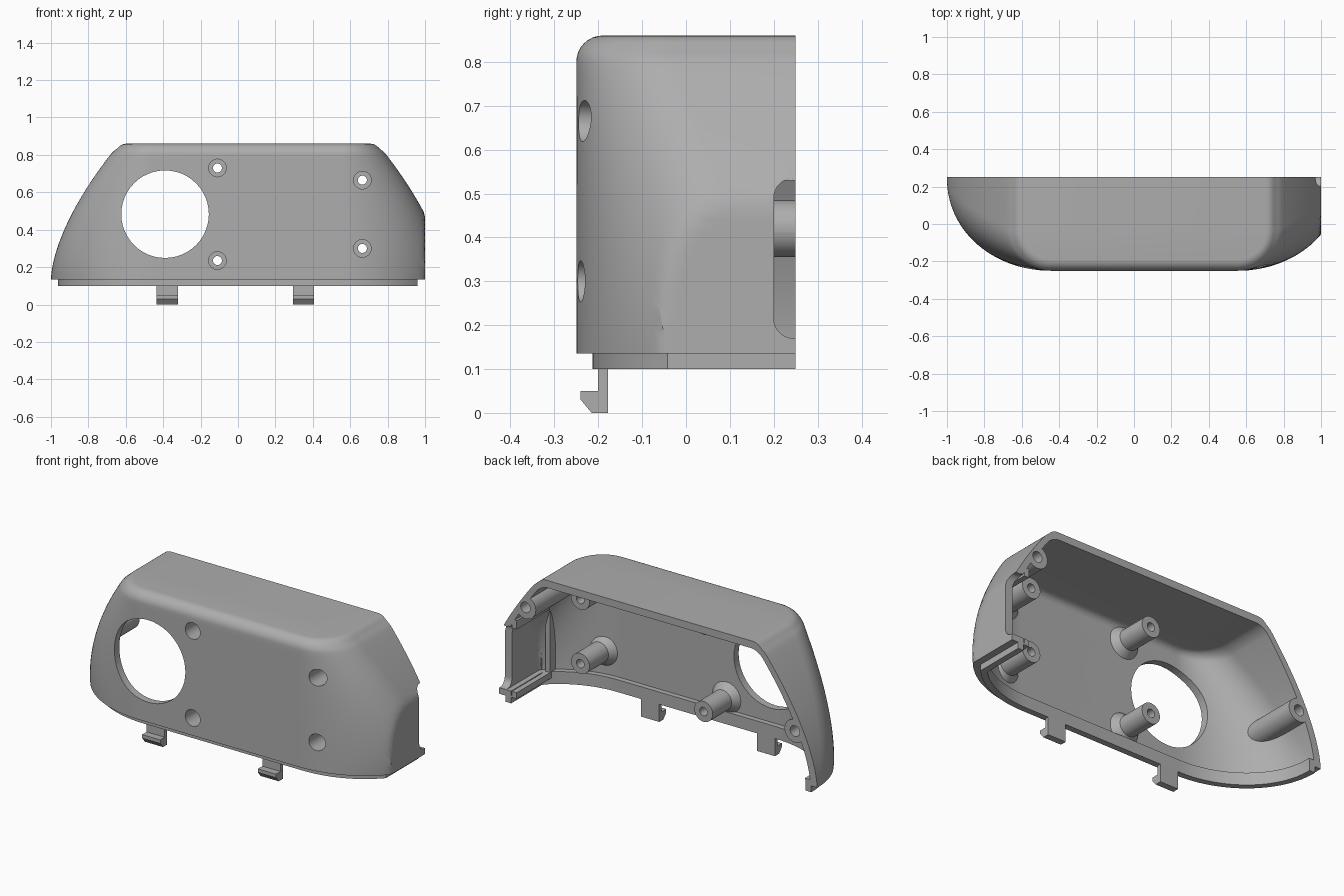
import bpy, bmesh, math
from mathutils import Matrix, Vector

cube = bpy.data.objects.get("Cube")
if cube:
    bpy.data.objects.remove(cube, do_unlink=True)

grey = bpy.data.materials.new("plain grey")
grey.use_nodes = True
colour = (0.42, 0.42, 0.42, 1)
grey.diffuse_color = colour
grey.node_tree.nodes["Principled BSDF"].inputs["Base Color"].default_value = colour

CENTRE, FRONT, BACK, BASE = 0.055, -0.25, 0.25, 0.135


def make(name, bm):
    bmesh.ops.recalc_face_normals(bm, faces=bm.faces)
    mesh = bpy.data.meshes.new(name)
    bm.to_mesh(mesh)
    bm.free()
    mesh.materials.append(grey)
    obj = bpy.data.objects.new(name, mesh)
    bpy.context.collection.objects.link(obj)
    return obj


def section(z, inset, x_max, back, steps=28):
    """Plan outline at a height: flat front with rounded corners, open end trimmed flat."""
    t = min(max((z - BASE) / 0.7, 0), 1)
    width = 1.055 - 0.344 * t ** 1.62
    rx, ry = width - 0.5 - inset, 0.49 - 0.27 * t - inset
    side = [(width - inset, back)]
    for i in range(steps + 1):
        a = math.pi / 2 * i / steps
        side.append((0.5 + rx * math.cos(a), FRONT + inset + ry * (1 - math.sin(a))))
    ring = [(CENTRE + x, y) for x, y in side]
    ring += [(CENTRE - x, y) for x, y in reversed(side)]
    return [Vector((min(x, x_max), y, z)) for x, y in ring]


def loft(name, inset, x_max, back, low, high, fillet=0):
    """Stack plan outlines, ending with a rounded top edge."""
    count = 24 if fillet else 2
    levels = [(low + (high - fillet - low) * i / count, inset) for i in range(count + 1)]
    if fillet:
        for i in range(1, 9):
            a = math.pi / 2 * i / 8
            levels.append((high - fillet + fillet * math.sin(a),
                           inset + fillet * (1 - math.cos(a))))
    bm = bmesh.new()
    rings = [[bm.verts.new(p) for p in section(z, d, x_max, back)] for z, d in levels]
    for a, b in zip(rings, rings[1:]):
        for i in range(len(a)):
            j = (i + 1) % len(a)
            bm.faces.new((a[i], a[j], b[j], b[i]))
    bm.faces.new(rings[0])
    bm.faces.new(rings[-1])
    return make(name, bm)


def rod(name, x, z, r, y0, y1, r_end=None):
    """Cylinder or cone running front to back."""
    bm = bmesh.new()
    bmesh.ops.create_cone(bm, cap_ends=True, segments=48, radius1=r,
                          radius2=r if r_end is None else r_end, depth=y1 - y0)
    bm.transform(Matrix.Translation((x, (y0 + y1) / 2, z)) @ Matrix.Rotation(-math.pi / 2, 4, 'X'))
    return make(name, bm)


def prism(name, profile, x0, x1):
    """Side profile of (y, z) points pulled along x."""
    bm = bmesh.new()
    face = bm.faces.new([bm.verts.new((x0, y, z)) for y, z in profile])
    moved = bmesh.ops.extrude_face_region(bm, geom=[face])["geom"]
    bmesh.ops.translate(bm, vec=(x1 - x0, 0, 0),
                        verts=[v for v in moved if isinstance(v, bmesh.types.BMVert)])
    return make(name, bm)


def box(name, x0, x1, y0, y1, z0, z1):
    return prism(name, [(y0, z0), (y1, z0), (y1, z1), (y0, z1)], x0, x1)


def boolean(obj, other, operation="DIFFERENCE"):
    mod = obj.modifiers.new("cut", "BOOLEAN")
    mod.operation, mod.object, mod.solver = operation, other, "EXACT"
    bpy.context.view_layer.objects.active = obj
    bpy.ops.object.modifier_apply(modifier=mod.name)


parts, cutters = [], []

# Hollow housing, open at the back and underneath
housing = loft("housing_shell", 0, 1.0, BACK, BASE, 0.86, 0.06)
envelope = loft("envelope", 0.004, 0.996, BACK, BASE, 0.856, 0.06)
cavity = loft("cavity", 0.042, 0.955, BACK + 0.1, 0.05, 0.818, 0.04)
boolean(housing, cavity)
parts.append(housing)
cutters += [envelope, cavity]

# Inner lip along the lower edge
lip = loft("lower_lip", 0.037, 0.96, BACK, 0.10, 0.17)
lip_core = loft("lip_core", 0.072, 0.925, BACK + 0.1, 0.05, 0.25)
boolean(lip, lip_core)
parts.append(lip)
cutters.append(lip_core)

# Large round opening
opening = rod("opening", -0.39, 0.483, 0.234, -0.4, 0.0)
boolean(housing, opening)
cutters.append(opening)

# Screw posts behind the front face, with flared feet and stepped holes
for i, (x, z) in enumerate([(-0.11, 0.73), (-0.11, 0.235), (0.665, 0.665), (0.665, 0.3)]):
    post = rod(f"screw_post_{i + 1}", x, z, 0.058, -0.235, 0.0)
    foot = rod(f"post_foot_{i + 1}", x, z, 0.095, -0.215, -0.17, 0.058)
    wide = rod("wide_hole", x, z, 0.047, -0.4, -0.08)
    narrow = rod("narrow_hole", x, z, 0.024, -0.2, 0.1)
    for part in (post, foot):
        boolean(part, envelope, "INTERSECT")
        boolean(part, wide)
        parts.append(part)
    boolean(post, narrow)
    boolean(housing, wide)
    cutters += [wide, narrow]

# Joining bosses on both ends, trimmed by the outer surface
for name, x, z, depth in [("right_boss", -0.86, 0.42, -0.2), ("left_boss", 0.835, 0.67, -0.2)]:
    boss = rod(name, x, z, 0.065, depth, BACK)
    hole = rod("boss_hole", x, z, 0.03, 0.08, BACK + 0.1)
    boolean(boss, envelope, "INTERSECT")
    boolean(boss, hole)
    boolean(housing, hole)
    parts.append(boss)
    cutters.append(hole)

# Frame around the end slot
frame = box("slot_frame", 0.89, 0.98, -0.1, BACK, 0.12, 0.58)
slot = box("slot", 0.8, 1.1, -0.05, BACK + 0.1, 0.17, 0.53)
boolean(frame, slot)
boolean(frame, envelope, "INTERSECT")
groove = box("groove", 0.92, 0.945, -0.075, BACK + 0.1, 0.145, 0.555)
boolean(frame, groove)
parts.append(frame)
cutters += [slot, groove]

# Rounded notch through the end wall
profile = [(BACK + 0.1, 0.17), (BACK + 0.1, 0.535)]
for zc, start in [(0.49, 0.5), (0.215, 1.0)]:
    for i in range(9):
        a = math.pi * (start + 0.5 * i / 8)
        profile.append((0.245 + 0.045 * math.cos(a), zc + 0.045 * math.sin(a)))
notch = prism("notch", profile, 0.85, 1.1)
boolean(housing, notch)
cutters.append(notch)

# Snap hooks below the front edge
hook = [(-0.178, 0.15), (-0.2, 0.15), (-0.2, 0.05), (-0.24, 0.05),
        (-0.24, 0.03), (-0.215, 0), (-0.178, 0)]
for name, x in [("right_hook", -0.378), ("left_hook", 0.35)]:
    parts.append(prism(name, hook, x - 0.057, x + 0.057))

for cutter in cutters:
    bpy.data.objects.remove(cutter, do_unlink=True)

# Smooth curved walls, crisp edges
bpy.ops.object.select_all(action="DESELECT")
for part in parts:
    part.select_set(True)
bpy.context.view_layer.objects.active = housing
bpy.ops.object.shade_smooth_by_angle(angle=math.radians(30))
